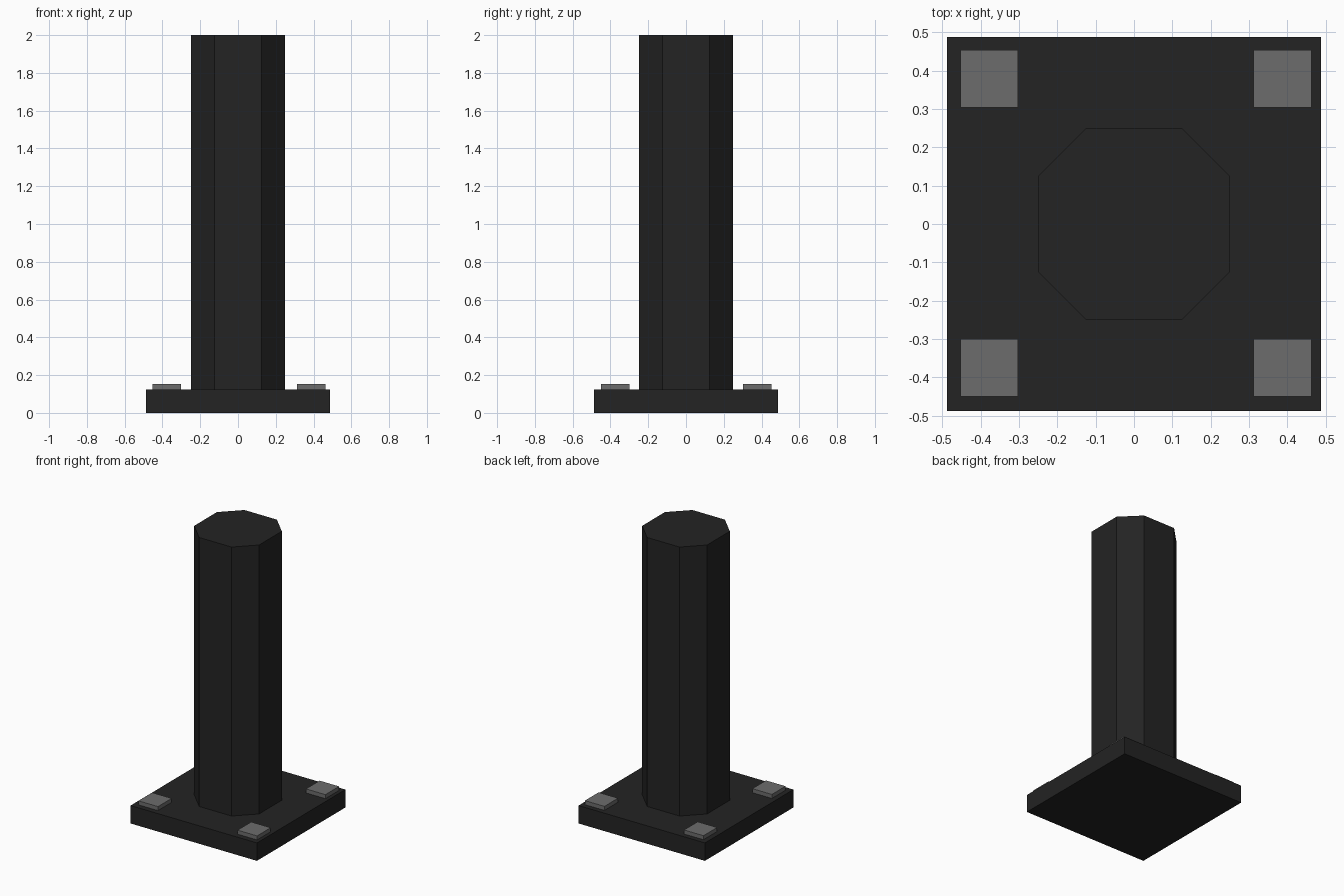
import bpy
import bmesh

cube = bpy.data.objects.get("Cube")
if cube:
    bpy.data.objects.remove(cube, do_unlink=True)


def make_material(name, value):
    mat = bpy.data.materials.new(name)
    mat.use_nodes = True
    color = (value, value, value, 1)
    mat.diffuse_color = color
    mat.node_tree.nodes["Principled BSDF"].inputs["Base Color"].default_value = color
    return mat


def prism(name, outline, bottom, top, mat):
    """Extrude a flat outline straight up between two heights."""
    bm = bmesh.new()
    base = bm.faces.new([bm.verts.new((x, y, bottom)) for x, y in outline])
    cap = bmesh.ops.extrude_face_region(bm, geom=[base], use_keep_orig=True)
    verts = [v for v in cap["geom"] if isinstance(v, bmesh.types.BMVert)]
    bmesh.ops.translate(bm, verts=verts, vec=(0, 0, top - bottom))
    bmesh.ops.recalc_face_normals(bm, faces=bm.faces)
    mesh = bpy.data.meshes.new(name)
    bm.to_mesh(mesh)
    bm.free()
    mesh.materials.append(mat)
    obj = bpy.data.objects.new(name, mesh)
    bpy.context.collection.objects.link(obj)
    return obj


def square(cx, cy, half):
    return [(cx - half, cy - half), (cx + half, cy - half),
            (cx + half, cy + half), (cx - half, cy + half)]


black = make_material("black_metal", 0.017)
grey = make_material("grey_bolt", 0.15)

BASE_TOP = 0.125
R, C = 0.25, 0.125  # post half width and half length of its straight sides

# Square base plate
prism("base_plate", square(0, 0, 0.487), 0, BASE_TOP, black)

# Post with chamfered corners
octagon = [(C, -R), (R, -C), (R, C), (C, R), (-C, R), (-R, C), (-R, -C), (-C, -R)]
prism("post", octagon, BASE_TOP, 2, black)

# Corner bolts
for side, x in (("right", -0.377), ("left", 0.387)):
    for end, y in (("front", -0.375), ("back", 0.378)):
        prism(f"bolt_{end}_{side}", square(x, y, 0.075), BASE_TOP, 0.153, grey)
